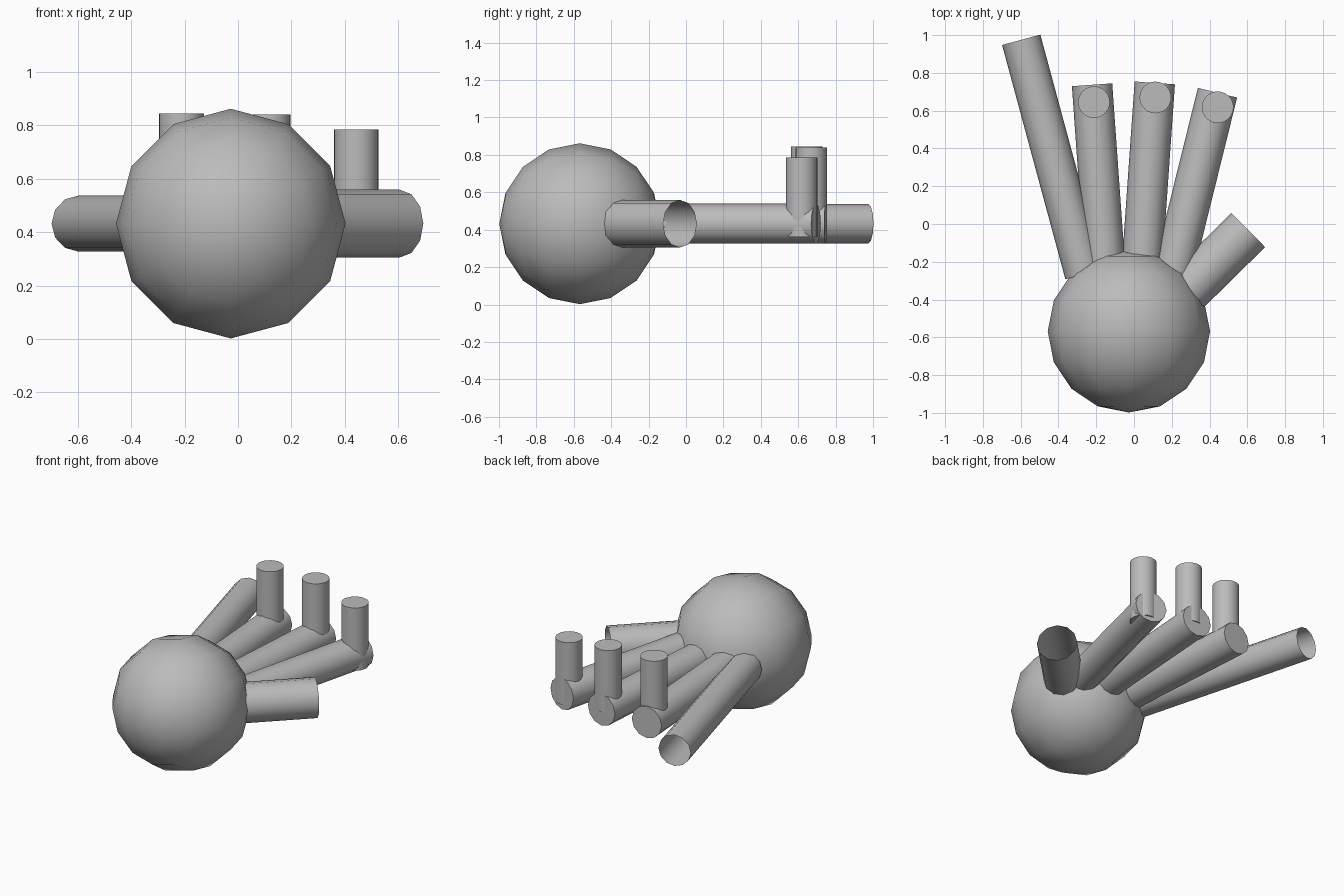
import bpy
import math
from mathutils import Vector

cube = bpy.data.objects.get("Cube")
if cube:
    bpy.data.objects.remove(cube, do_unlink=True)

grey = bpy.data.materials.new("plain_grey")
grey.use_nodes = True
GREY = (0.5, 0.5, 0.5, 1)
grey.diffuse_color = GREY
grey.node_tree.nodes["Principled BSDF"].inputs["Base Color"].default_value = GREY

MID = 0.432  # height of the finger axes


def finish(name):
    obj = bpy.context.object
    obj.name = name
    obj.data.materials.append(grey)
    bpy.ops.object.shade_smooth_by_angle(angle=math.radians(45))
    return obj


def tube(name, base, tip, radius, sides=12, cap="NGON"):
    """Cylinder running between two points."""
    base, tip = Vector(base), Vector(tip)
    axis = tip - base
    bpy.ops.mesh.primitive_cylinder_add(
        vertices=sides, radius=radius, depth=axis.length,
        end_fill_type=cap, location=(base + tip) / 2,
        rotation=axis.to_track_quat('Z', 'Y').to_euler())
    return finish(name)


# Palm: a coarse ball with its poles facing front and back
bpy.ops.mesh.primitive_uv_sphere_add(
    segments=12, ring_count=8, radius=0.43,
    location=(-0.027, -0.568, MID), rotation=(math.pi / 2, 0, 0))
finish("palm")

# Straight digits are open tubes
tube("long_finger", (-0.262, -0.265, MID), (-0.597, 0.975, MID), 0.105, cap="NOTHING")
tube("thumb", (0.275, -0.357, MID), (0.605, -0.032, MID), 0.127, cap="NOTHING")

# Bent fingers: base x, tip x, tip y, then upright x, y, bottom and top
bent = {
    "right": (-0.152, -0.222, 0.737, -0.212, 0.645, 0.42, 0.845),
    "middle": (0.04, 0.11, 0.747, 0.113, 0.67, 0.42, 0.84),
    "left": (0.208, 0.442, 0.695, 0.443, 0.618, 0.36, 0.785),
}
for side, (bx, tx, ty, ux, uy, low, high) in bent.items():
    tube(side + "_finger_lower", (bx, -0.25, MID), (tx, ty, MID), 0.107)
    tube(side + "_finger_upper", (ux, uy, low), (ux, uy, high), 0.084, sides=24)
